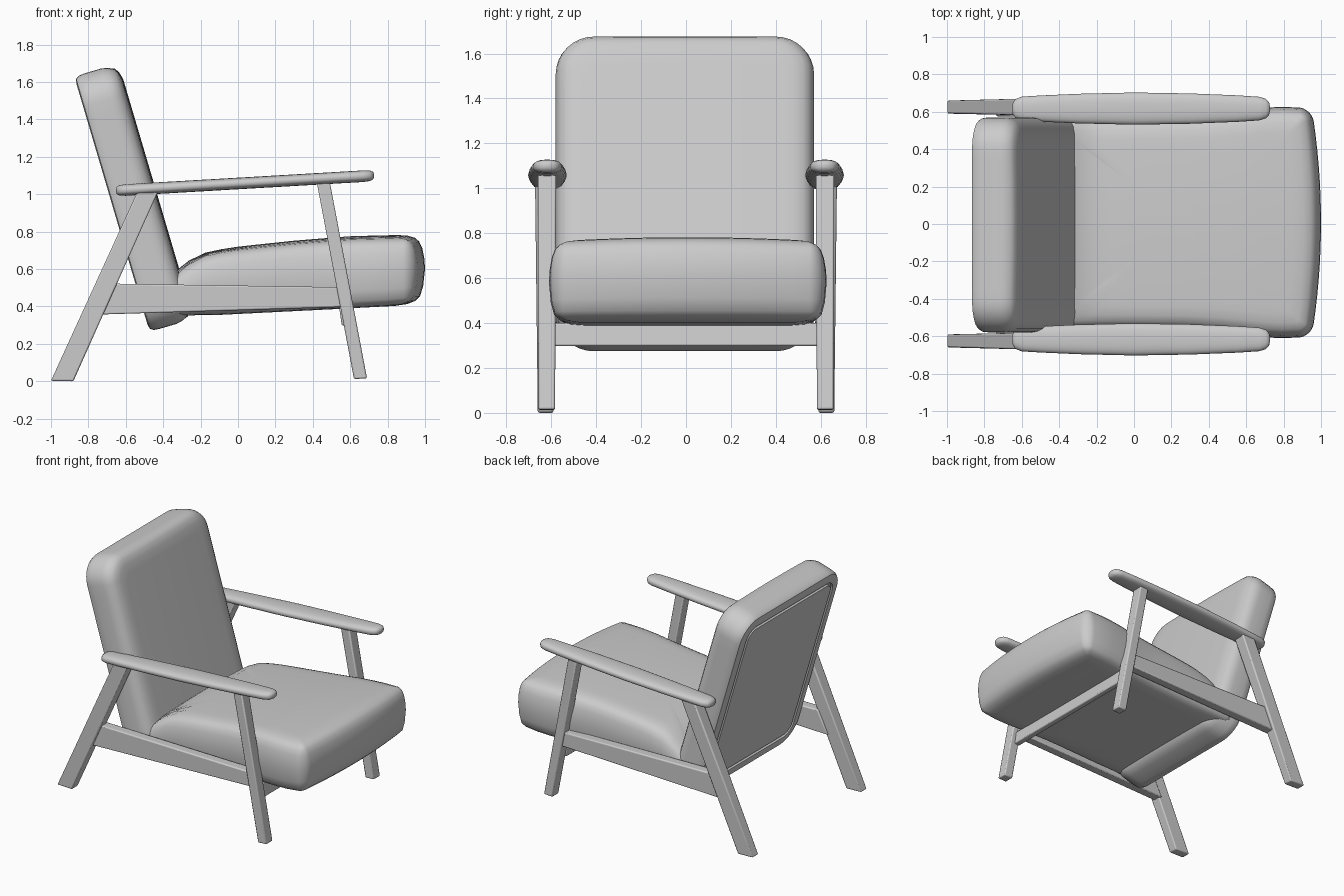
import bpy, bmesh
from math import sin, cos, pi, radians

if "Cube" in bpy.data.objects:
    bpy.data.objects.remove(bpy.data.objects["Cube"])


def finish(name, bm, angle=40):
    bmesh.ops.recalc_face_normals(bm, faces=bm.faces)
    me = bpy.data.meshes.new(name)
    bm.to_mesh(me)
    bm.free()
    me.shade_smooth()
    me.set_sharp_from_angle(angle=radians(angle))
    ob = bpy.data.objects.new(name, me)
    bpy.context.collection.objects.link(ob)
    return ob


def loft(name, rings, angle=40):
    """Skin a list of equal-length point rings and cap both ends."""
    bm = bmesh.new()
    vs = [[bm.verts.new(p) for p in r] for r in rings]
    n = len(vs[0])
    for a, b in zip(vs, vs[1:]):
        for i in range(n):
            j = (i + 1) % n
            bm.faces.new((a[i], a[j], b[j], b[i]))
    bm.faces.new(vs[0])
    bm.faces.new(vs[-1])
    return finish(name, bm, angle)


def prism(name, quad, y_low, y_high, bevel=0.008):
    """Timber bar: xz quad (bottom pair, then top pair) with y range at low and high end."""
    ys = (y_low, y_low, y_high, y_high)
    rings = [[(x, y[k], z) for (x, z), y in zip(quad, ys)] for k in (0, 1)]
    ob = loft(name, rings, 30)
    m = ob.modifiers.new("soft edges", "BEVEL")
    m.width, m.segments = bevel, 2
    return ob


def lerp_table(table, x):
    if x <= table[0][0]:
        return table[0][1]
    for (x0, a), (x1, b) in zip(table, table[1:]):
        if x <= x1:
            t = (x - x0) / (x1 - x0)
            return a + (b - a) * t
    return table[-1][1]


def rounded_rect(a, b, r, corner=8, side=14):
    pts = []
    for k, (sx, sy) in enumerate(((1, 1), (-1, 1), (-1, -1), (1, -1))):
        for i in range(corner + 1):
            t = pi / 2 * (k + i / corner)
            pts.append((sx * (a - r) + r * cos(t), sy * (b - r) + r * sin(t)))
        # straight run towards the next corner
        nx, ny = ((-1, 1), (-1, -1), (1, -1), (1, 1))[k]
        t = pi / 2 * (k + 1)
        p, q = pts[-1], (nx * (a - r) + r * cos(t), ny * (b - r) + r * sin(t))
        for i in range(1, side):
            f = i / side
            pts.append((p[0] + (q[0] - p[0]) * f, p[1] + (q[1] - p[1]) * f))
    return pts


def cushion(name, a, b, r, layers, place, angle=40):
    """Stack of inset rounded rectangles, closed by shrinking rings, mapped by place()."""
    flat = []
    for inset, w in layers:
        flat.append([(u, v, w) for u, v in rounded_rect(a - inset, b - inset, max(r - inset, 0.015))])
    scales = (0.9, 0.75, 0.6, 0.45, 0.3, 0.15, 0.02)
    low = [[(u * s, v * s, w) for u, v, w in flat[0]] for s in reversed(scales)]
    high = [[(u * s, v * s, w) for u, v, w in flat[-1]] for s in scales]
    return loft(name, [[place(*p) for p in r] for r in low + flat + high], angle)


# Seat cushion: wedge section, narrower between the legs, bowed front
TOP = ((-0.45, 0.46), (-0.38, 0.52), (-0.32, 0.58), (-0.25, 0.635), (-0.16, 0.675),
       (0.0, 0.70), (0.3, 0.732), (0.6, 0.756), (0.9, 0.764))
LOW = ((-0.45, 0.35), (-0.1, 0.355), (0.5, 0.385), (0.85, 0.405), (1.0, 0.43))
WIDE = ((-0.45, 0.565), (0.3, 0.575), (0.5, 0.59), (0.75, 0.62), (1.0, 0.61))


def place_seat(u, v, w):
    k = v / 0.6
    x = 0.25 + u
    z0, z1 = lerp_table(LOW, x), lerp_table(TOP, x) + 0.02 * (1 - k * k)
    bow = 0.05 * (1 - k * k) * max(0, u / 0.7) ** 3
    return x + bow, 0.008 + k * lerp_table(WIDE, x), z0 + (z1 - z0) * w


cushion("seat_cushion", 0.70, 0.60, 0.07,
        ((0.14, 0), (0.08, 0.012), (0.045, 0.04), (0.022, 0.1), (0.008, 0.25), (0, 0.5), (0.003, 0.65),
         (0.012, 0.8), (0.026, 0.9), (0.045, 0.955), (0.08, 0.99), (0.13, 1)), place_seat)


# Back cushion: reclined rounded slab with a grooved rear panel
def place_back(u, v, w):
    h = 0.675 + v
    crown = 0.012 * (1 - (u / 0.58) ** 2) * (w > 0.2)
    n = w + crown
    return -0.483 - 0.283 * h + 0.959 * n, u - 0.005, 0.30 + 0.959 * h + 0.283 * n


cushion("back_cushion", 0.575, 0.712, 0.17,
        ((0.10, 0), (0.095, 0.014), (0.082, 0.014), (0.077, 0), (0.04, 0), (0.015, 0.006), (0.003, 0.025),
         (0, 0.06), (0, 0.15), (0.006, 0.18), (0.022, 0.208), (0.048, 0.225), (0.09, 0.235)), place_back)

# Timber frame, one set per side
ARM = ((-0.652, 0.008), (-0.648, 0.03), (-0.635, 0.05), (-0.60, 0.064), (-0.5, 0.070), (-0.3, 0.079),
       (0.0, 0.086), (0.3, 0.081), (0.55, 0.071), (0.67, 0.063), (0.705, 0.052), (0.722, 0.034), (0.728, 0.008))
for side, s in (("right", -1), ("left", 1)):
    def rng(a, b):
        return (s * a, s * b)
    prism("front_leg_" + side, ((0.62, 0.012), (0.69, 0.016), (0.49, 1.07), (0.42, 1.07)),
          rng(0.583, 0.657), rng(0.578, 0.660))
    prism("rear_leg_" + side, ((-1.0, 0.003), (-0.88, 0.0), (-0.425, 1.02), (-0.535, 1.02)),
          rng(0.59, 0.66), rng(0.58, 0.672))
    prism("side_rail_" + side, ((-0.74, 0.357), (0.58, 0.398), (0.555, 0.503), (-0.66, 0.522)),
          rng(0.575, 0.645), rng(0.575, 0.645))
    # Armrest: long rounded paddle
    rings = []
    for x, hw in ARM:
        zc = 1.02 + (x + 0.65) * 0.058
        ht = 0.031 * min(1, hw / 0.06) ** 0.7
        ring = []
        for i in range(24):
            t = 2 * pi * i / 24
            c, d = cos(t), sin(t)
            ring.append((x, s * 0.617 + hw * abs(c) ** 0.8 * (1 if c > 0 else -1),
                         zc + ht * abs(d) ** 0.8 * (1 if d > 0 else -1)))
        rings.append(ring)
    loft("armrest_" + side, rings, 60)

# Front cross rail under the seat
prism("front_cross_rail", ((0.555, 0.298), (0.60, 0.298), (0.585, 0.40), (0.54, 0.40)),
      (-0.59, 0.59), (-0.59, 0.59))
